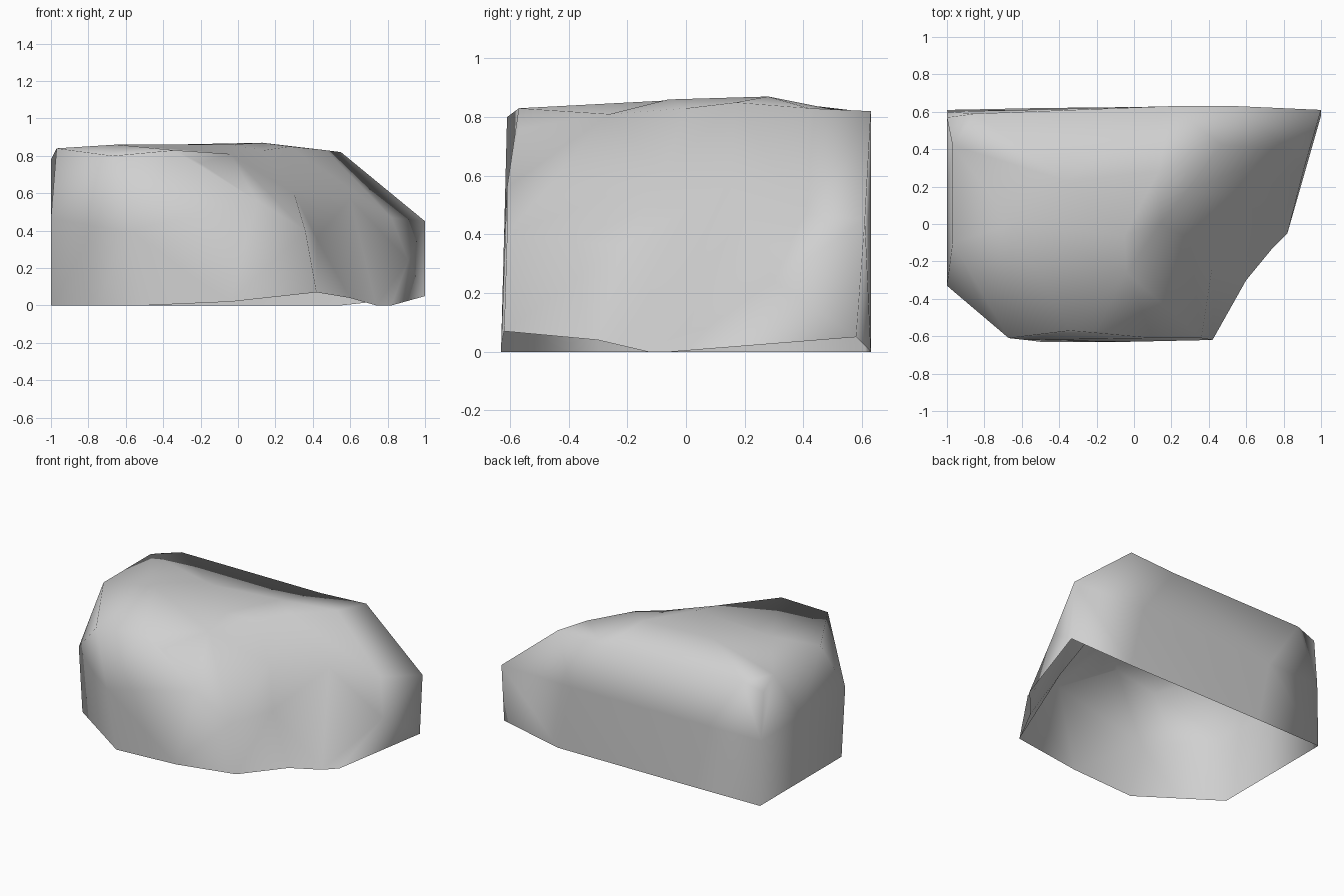
import bpy
import bmesh
from mathutils.geometry import delaunay_2d_cdt

cube = bpy.data.objects.get("Cube")
if cube:
    bpy.data.objects.remove(cube, do_unlink=True)


def make_material(name, colour):
    material = bpy.data.materials.new(name)
    material.use_nodes = True
    material.diffuse_color = colour
    material.node_tree.nodes["Principled BSDF"].inputs["Base Color"].default_value = colour
    return material


def add_ring(bm, profile):
    return [bm.verts.new(point) for point in profile]


def bridge(bm, lower, upper):
    """Join two rings of equal length."""
    count = len(lower)
    for i in range(count):
        j = (i + 1) % count
        bm.faces.new((lower[i], lower[j], upper[j], upper[i]))


def cap(bm, rim, inner):
    """Cover the rim with triangles that pass through the inner points."""
    verts = rim + inner
    flat = [v.co.xy for v in verts]
    edges = [(i, (i + 1) % len(rim)) for i in range(len(rim))]
    result = delaunay_2d_cdt(flat, edges, [], 1, 0.0001)
    faces, origins = result[2], result[3]
    for face in faces:
        bm.faces.new([verts[origins[i][0]] for i in face])


# Outlines run from the back left corner round the left, front, right and back
footprint = [
    (-1, .61, 0), (-1, .15, 0), (-1, -.29, 0), (-.75, -.46, 0), (-.5, -.63, 0),
    (-.04, -.63, .02), (.42, -.62, .07), (.6, -.3, .04), (.74, -.13, 0),
    (.82, -.05, 0), (1, .58, .05), (.55, .63, 0), (-.5, .62, 0),
]
waist = [
    (-1, .6, .45), (-1, .15, .45), (-1, -.33, .47), (-.76, -.51, .42), (-.58, -.62, .4),
    (.1, -.61, .56), (.36, -.61, .4), (.42, -.22, .36), (.6, .15, .57),
    (.91, .3, .24), (1, .61, .45), (.45, .63, .45), (-.6, .61, .45),
]
shoulder = [
    (-1, .57, .78), (-.97, .42, .84), (-.97, -.1, .84), (-.67, -.61, .8), (-.34, -.57, .83),
    (-.2, -.57, .76), (-.04, -.26, .81), (.3, -.08, .6), (.28, .17, .85),
    (.82, .4, .47), (.55, .63, .82), (.2, .63, .8), (-.85, .59, .82),
]
crown = [(-.36, .23, .86), (.13, .28, .87), (-.05, -.06, .86), (-.65, 0, .86),
         (.14, 0, .83), (.47, .42, .83)]

# Rock: a shell that is open underneath
bm = bmesh.new()
rings = [add_ring(bm, outline) for outline in (footprint, waist, shoulder)]
for lower, upper in zip(rings, rings[1:]):
    bridge(bm, lower, upper)
cap(bm, rings[-1], add_ring(bm, crown))
bmesh.ops.triangulate(bm, faces=[f for f in bm.faces if len(f.verts) > 3],
                      quad_method='SHORT_EDGE')
for face in bm.faces:
    face.smooth = True

mesh = bpy.data.meshes.new("rock")
bm.to_mesh(mesh)
bm.free()
mesh.materials.append(make_material("light grey stone", (.63, .63, .63, 1)))
rock = bpy.data.objects.new("rock", mesh)
bpy.context.collection.objects.link(rock)
